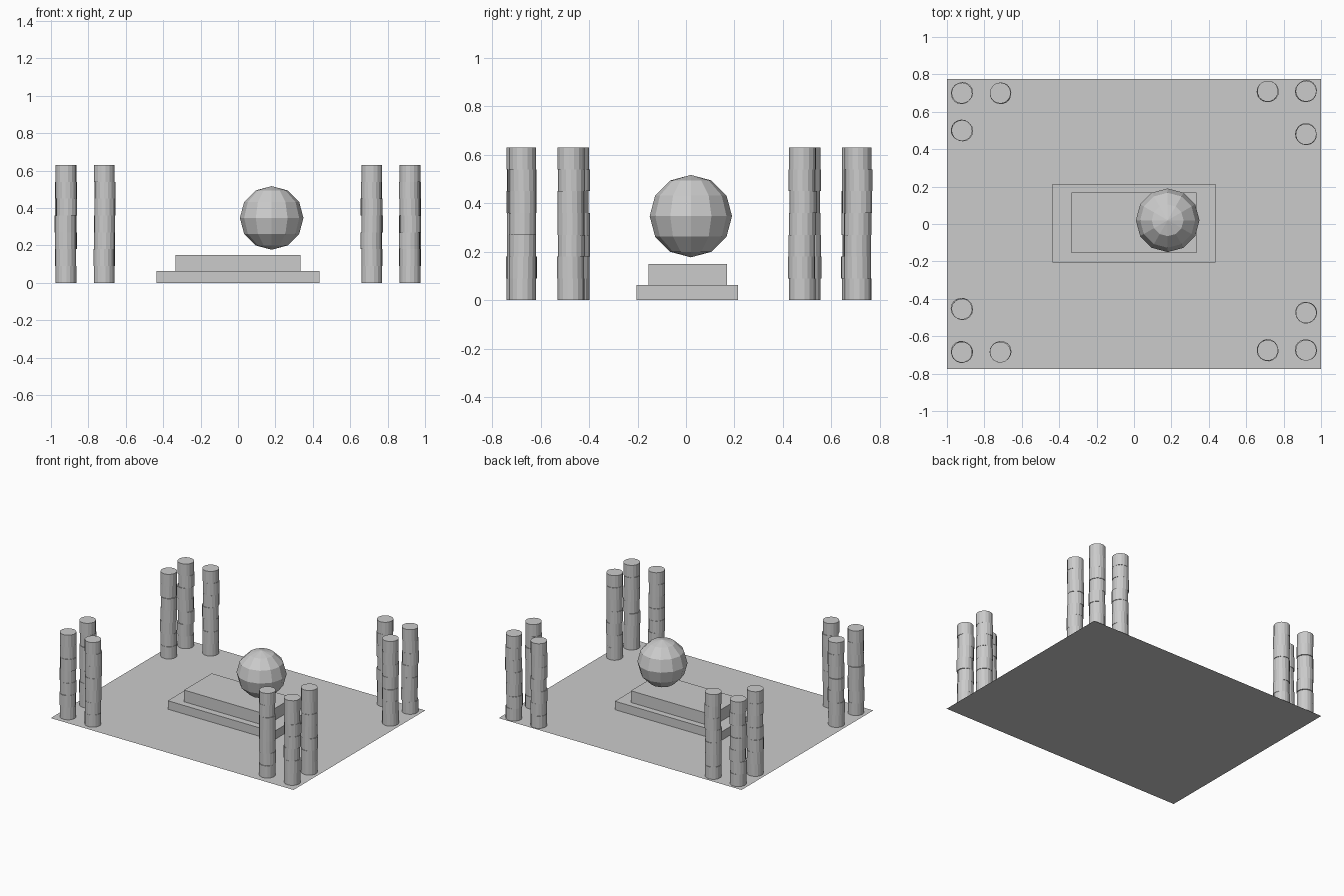
import bpy
import bmesh
import random
from mathutils import Matrix, Vector

random.seed(4)

cube = bpy.data.objects.get("Cube")
if cube:
    bpy.data.objects.remove(cube, do_unlink=True)

# One plain stone colour
stone = bpy.data.materials.new("stone_grey")
stone.use_nodes = True
grey = (0.6, 0.6, 0.6, 1)
stone.diffuse_color = grey
stone.node_tree.nodes["Principled BSDF"].inputs["Base Color"].default_value = grey


def finish(name, bm):
    mesh = bpy.data.meshes.new(name)
    bm.to_mesh(mesh)
    bm.free()
    mesh.materials.append(stone)
    obj = bpy.data.objects.new(name, mesh)
    bpy.context.collection.objects.link(obj)
    return obj


def slab(name, center, size):
    bm = bmesh.new()
    matrix = Matrix.Translation(center) @ Matrix.Diagonal((*size, 1))
    bmesh.ops.create_cube(bm, size=1, matrix=matrix)
    return finish(name, bm)


# Thin ground sheet
bm = bmesh.new()
bmesh.ops.create_grid(bm, x_segments=1, y_segments=1, size=1,
                      matrix=Matrix.Diagonal((1, 0.775, 1, 1)))
finish("ground", bm)

# Two-step plinth
slab("lower_step", (0, 0.005, 0.0315), (0.87, 0.42, 0.063))
slab("upper_step", (0, 0.007, 0.1065), (0.67, 0.325, 0.087))

# Faceted ball floating above the plinth
bm = bmesh.new()
bmesh.ops.create_uvsphere(bm, u_segments=12, v_segments=6, radius=0.17,
                          matrix=Matrix.Translation((0.18, 0.02, 0.347)))
finish("ball", bm)

# Columns of stacked drums, each drum nudged slightly off axis
HEIGHT, DRUMS, RADIUS = 0.63, 7, 0.056


def column(name, x, y):
    bm = bmesh.new()
    step = HEIGHT / DRUMS
    for i in range(DRUMS):
        nudge = Vector((random.uniform(-1, 1), random.uniform(-1, 1), 0)) * 0.004
        if i in (0, DRUMS - 1):
            nudge *= 0
        place = Matrix.Translation(Vector((x, y, (i + 0.5) * step)) + nudge)
        turn = Matrix.Rotation(random.uniform(0, 1), 4, "Z")
        bmesh.ops.create_cone(bm, cap_ends=True, segments=16, radius1=RADIUS,
                              radius2=RADIUS, depth=step, matrix=place @ turn)
    finish(name, bm)


# Three columns per corner: outer x, inner x, corner y, inner y
corners = {
    "back_right": (-0.92, -0.715, 0.70, 0.50),
    "back_left": (0.92, 0.715, 0.71, 0.48),
    "front_right": (-0.92, -0.715, -0.685, -0.455),
    "front_left": (0.92, 0.715, -0.675, -0.475),
}
for corner, (outer, inner, end, near) in corners.items():
    column(corner + "_corner_column", outer, end)
    column(corner + "_inner_column", inner, end)
    column(corner + "_side_column", outer, near)
